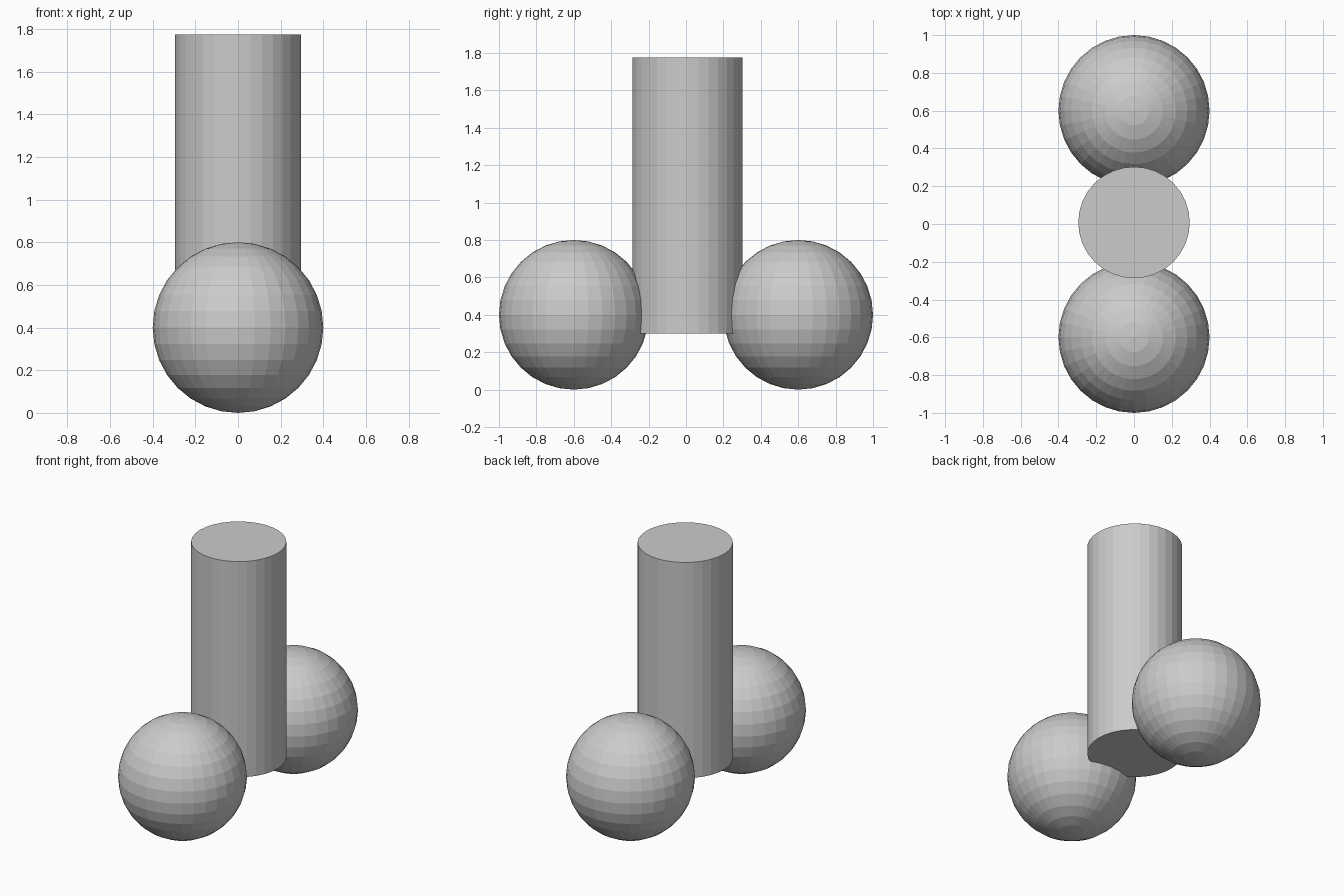
import bpy

if "Cube" in bpy.data.objects:
    bpy.data.objects.remove(bpy.data.objects["Cube"])

# Single grey colour
grey = bpy.data.materials.new("plain grey")
grey.diffuse_color = (0.6, 0.6, 0.6, 1)
grey.use_nodes = True
grey.node_tree.nodes["Principled BSDF"].inputs["Base Color"].default_value = grey.diffuse_color


def finish(name):
    ob = bpy.context.object
    ob.name = name
    ob.data.materials.append(grey)
    bpy.ops.object.shade_flat()


# Two base spheres, front and back
for name, side in (("front_sphere", -1), ("back_sphere", 1)):
    bpy.ops.mesh.primitive_uv_sphere_add(
        segments=32, ring_count=16, radius=0.4, location=(0, side * 0.6, 0.4))
    finish(name)

# Upright column between them
bottom, top = 0.30, 1.775
bpy.ops.mesh.primitive_cylinder_add(
    vertices=32, radius=0.295, depth=top - bottom,
    location=(0, 0.008, (top + bottom) / 2))
finish("column")
